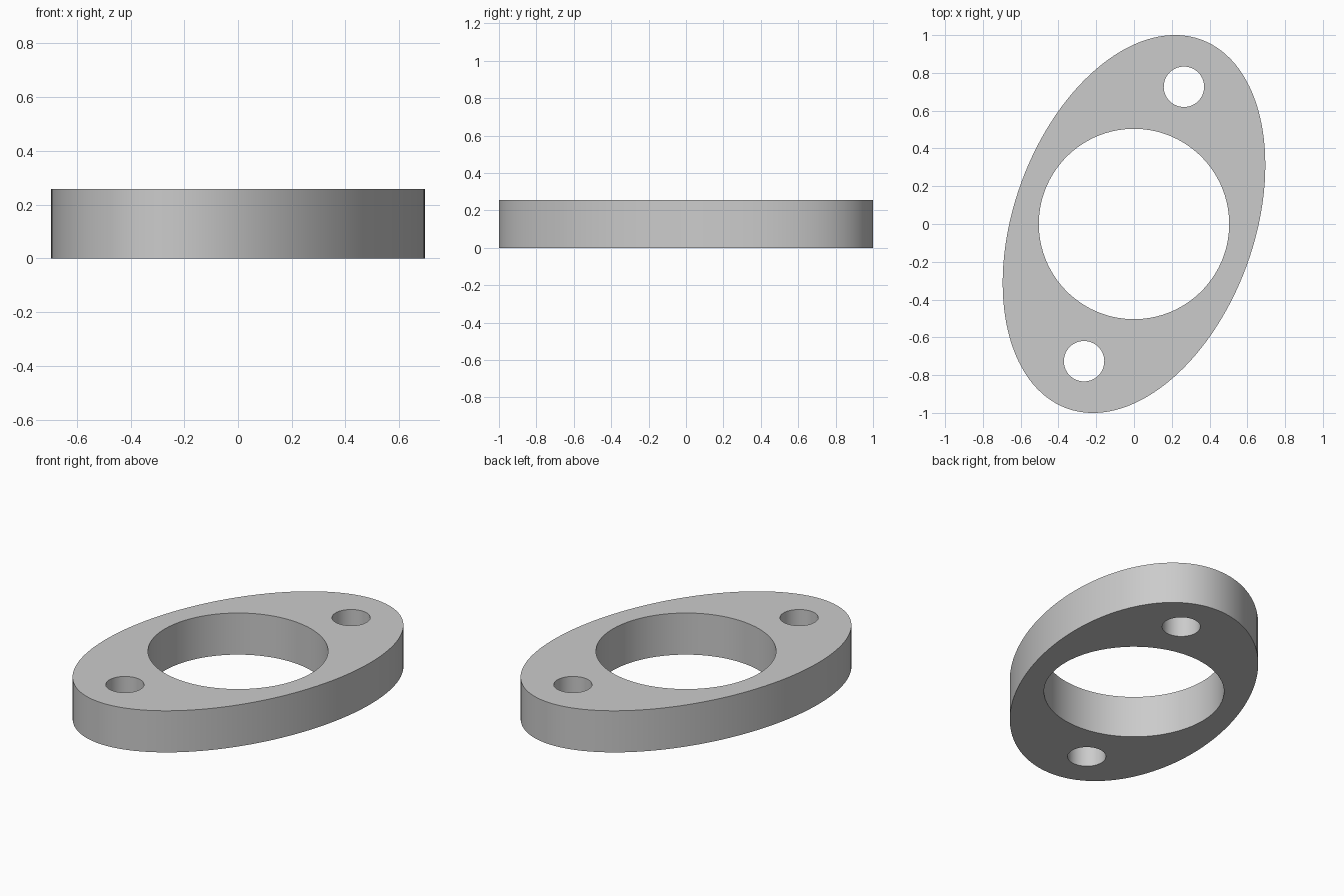
import bpy
import bmesh
from math import cos, sin, pi, radians
from mathutils import Matrix, Vector

cube = bpy.data.objects.get("Cube")
if cube:
    bpy.data.objects.remove(cube, do_unlink=True)

THICKNESS = 0.257
HALF_LONG, HALF_SHORT = 1.039, 0.636
BORE_RADIUS = 0.504
BOLT_RADIUS, BOLT_OFFSET = 0.107, 0.773
TILT = Matrix.Rotation(radians(70), 4, 'Z')


def add_ring(bm, rx, ry, cx=0.0, segments=64):
    """Closed elliptical outline on the ground, turned to the flange's axis."""
    verts = []
    for i in range(segments):
        a = 2 * pi * i / segments
        verts.append(bm.verts.new(TILT @ Vector((cx + rx * cos(a), ry * sin(a), 0))))
    return [bm.edges.new((verts[i - 1], verts[i])) for i in range(segments)]


# Flange outline, central bore and two bolt holes
bm = bmesh.new()
outline = add_ring(bm, HALF_LONG, HALF_SHORT, segments=128)
outline += add_ring(bm, BORE_RADIUS, BORE_RADIUS, segments=96)
for side in (-1, 1):
    outline += add_ring(bm, BOLT_RADIUS, BOLT_RADIUS, side * BOLT_OFFSET)

# Fill the plate between the outlines and raise it to full thickness
bmesh.ops.triangle_fill(bm, edges=outline, use_beauty=True, normal=(0, 0, 1))
raised = bmesh.ops.extrude_face_region(bm, geom=bm.faces[:])["geom"]
top_verts = [v for v in raised if isinstance(v, bmesh.types.BMVert)]
bmesh.ops.translate(bm, verts=top_verts, vec=(0, 0, THICKNESS))
bmesh.ops.recalc_face_normals(bm, faces=bm.faces[:])

mesh = bpy.data.meshes.new("flange_plate")
bm.to_mesh(mesh)
bm.free()
flange = bpy.data.objects.new("flange_plate", mesh)
bpy.context.collection.objects.link(flange)

# Plain grey metal
grey = bpy.data.materials.new("light_grey")
grey.use_nodes = True
colour = (0.6, 0.6, 0.6, 1.0)
grey.diffuse_color = colour
grey.node_tree.nodes["Principled BSDF"].inputs["Base Color"].default_value = colour
mesh.materials.append(grey)

# Smooth walls with crisp rims
bpy.ops.object.select_all(action='DESELECT')
flange.select_set(True)
bpy.context.view_layer.objects.active = flange
bpy.ops.object.shade_smooth_by_angle(angle=radians(30))
